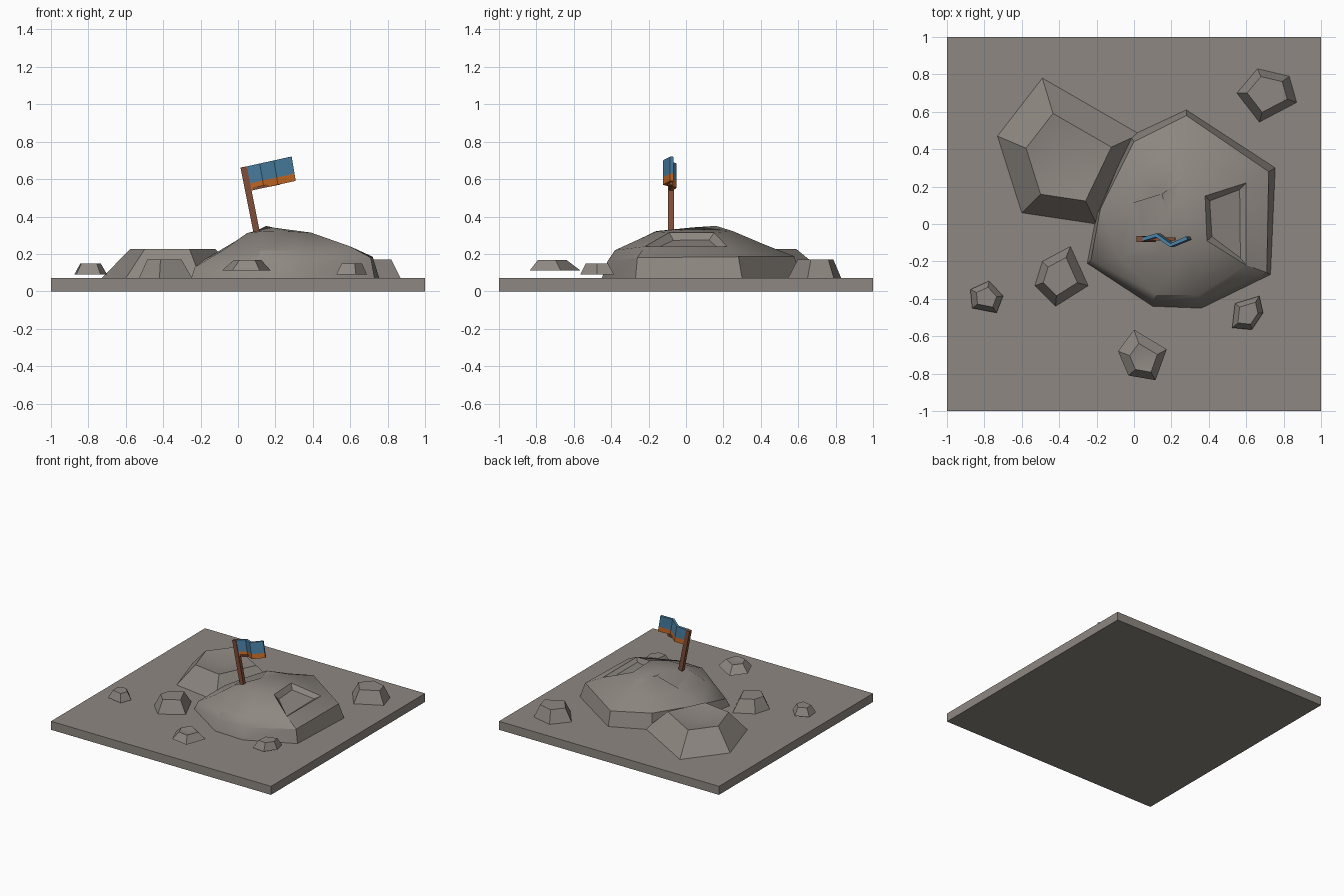
import bpy
import bmesh
import math
from mathutils import Vector

default = bpy.data.objects.get("Cube")
if default:
    bpy.data.objects.remove(default, do_unlink=True)


def make_material(name, colour):
    mat = bpy.data.materials.new(name)
    mat.use_nodes = True
    mat.diffuse_color = (*colour, 1)
    mat.node_tree.nodes["Principled BSDF"].inputs["Base Color"].default_value = (*colour, 1)
    return mat


STONE = make_material("stone grey", (0.27, 0.245, 0.22))
WOOD = make_material("reddish wood", (0.22, 0.075, 0.04))
BLUE = make_material("flag blue", (0.07, 0.22, 0.38))
ORANGE = make_material("flag orange", (0.6, 0.15, 0.02))
GROUND = 0.07


def finish(name, bm, materials, smooth=False):
    """Turn a bmesh into a named object."""
    bmesh.ops.recalc_face_normals(bm, faces=bm.faces)
    mesh = bpy.data.meshes.new(name)
    bm.to_mesh(mesh)
    bm.free()
    obj = bpy.data.objects.new(name, mesh)
    bpy.context.collection.objects.link(obj)
    for mat in materials:
        mesh.materials.append(mat)
    if smooth:
        bpy.ops.object.select_all(action="DESELECT")
        obj.select_set(True)
        bpy.context.view_layer.objects.active = obj
        bpy.ops.object.shade_smooth_by_angle(angle=math.radians(32))
    return obj


def loft(rings, peak):
    """Join closed rings bottom to top; fan the last ring to a peak point."""
    bm = bmesh.new()
    loops = [[bm.verts.new(p) for p in ring] for ring in rings]
    count = len(loops[0])
    bm.faces.new(loops[0])
    bands = []
    for low, high in zip(loops, loops[1:]):
        bands.append([bm.faces.new((low[i], low[(i + 1) % count],
                                    high[(i + 1) % count], high[i]))
                      for i in range(count)])
    top = bm.verts.new(peak)
    for i in range(count):
        bm.faces.new((loops[-1][i], loops[-1][(i + 1) % count], top))
    return bm, bands


def box(name, start, end, width, depth, mat):
    """Square bar between two points in the front plane."""
    start, end = Vector(start), Vector(end)
    axis = (end - start).normalized()
    side = axis.cross(Vector((0, 1, 0))) * width / 2
    deep = Vector((0, depth / 2, 0))
    bm = bmesh.new()
    ends = [[bm.verts.new(p + s * side + d * deep)
             for s, d in ((-1, -1), (1, -1), (1, 1), (-1, 1))] for p in (start, end)]
    for loop in ends:
        bm.faces.new(loop)
    for i in range(4):
        j = (i + 1) % 4
        bm.faces.new((ends[0][i], ends[0][j], ends[1][j], ends[1][i]))
    return finish(name, bm, [mat])


# Ground slab
bm = bmesh.new()
bmesh.ops.create_cube(bm, size=1)
bmesh.ops.scale(bm, vec=(2, 2, GROUND), verts=bm.verts)
bmesh.ops.translate(bm, vec=(0, 0, GROUND / 2), verts=bm.verts)
finish("ground_slab", bm, [STONE])

# Large mound, lofted from foot to crown
foot = [(-.25, -.21), (.1, -.44), (.36, -.45), (.73, -.27),
        (.755, .3), (.28, .61), (-.02, .47), (-.2, .05)]
shoulder = [(-.23, -.19, .13), (.1, -.41, .16), (.36, -.42, .16), (.71, -.26, .18),
            (.72, .28, .185), (.28, .58, .187), (0, .44, .19), (-.18, .08, .17)]
slope = [(-.08, -.18, .22), (.12, -.38, .217), (.34, -.38, .22), (.6, -.22, .24),
         (.6, .22, .24), (.27, .42, .25), (.03, .3, .235), (-.01, .11, .27)]
crown = [(.05, -.12, .312), (.14, -.16, .322), (.28, -.16, .32), (.39, -.09, .314),
         (.38, .15, .314), (.27, .25, .322), (.15, .16, .35), (.03, .17, .225)]
bm, bands = loft([[(x, y, GROUND) for x, y in foot], shoulder, slope, crown],
                 (.18, .04, .342))
# Hollow on the mound's left flank
bmesh.ops.recalc_face_normals(bm, faces=bm.faces)
bmesh.ops.inset_individual(bm, faces=[bands[2][3]], thickness=.045, depth=-.03)
finish("mound", bm, [STONE], True)


# Five-sided rocks with a slightly dished top
def rock(name, base, low, high, scale, dip=0, shift=(0, 0)):
    centre = sum((Vector(p) for p in base), Vector((0, 0))) / len(base)
    lid = [centre + (Vector(p) - centre) * scale + Vector(shift) for p in base]
    middle = centre + Vector(shift)
    bm, _ = loft([[(x, y, low) for x, y in base], [(*p, high) for p in lid]],
                 (*middle, high - dip))
    finish(name, bm, [STONE], True)


rock("large_rock", [(-.6, .06), (-.2, 0), (.03, .48), (-.49, .78), (-.73, .47)],
     GROUND, .225, .6, .045, (.02, -.02))
rock("back_rock", [(.55, .7), (.67, .545), (.87, .65), (.83, .79), (.66, .83)],
     GROUND, .17, .67)
rock("side_rock", [(-.53, -.33), (-.42, -.44), (-.245, -.33), (-.34, -.12), (-.49, -.2)],
     GROUND, .17, .64)
rock("front_rock", [(-.085, -.68), (-.03, -.81), (.115, -.835), (.175, -.67), (0, -.565)],
     .112, .167, .57, .015, (.01, -.01))
rock("small_left_rock", [(.525, -.555), (.63, -.565), (.69, -.475), (.67, -.385), (.54, -.425)],
     .09, .15, .65)
rock("small_right_rock", [(-.865, -.45), (-.735, -.475), (-.7, -.385), (-.775, -.305), (-.875, -.35)],
     .09, .15, .62)

# Leaning pole and the thin spar under the flag
box("flag_pole", (.105, -.08, .29), (.03, -.08, .665), .034, .03, WOOD)
box("flag_spar", (.06, -.08, .545), (.22, -.08, .577), .015, .015, WOOD)

# Waving flag: columns along the cloth, rows from hem to top
columns = [(.055, -.085), (.14, -.06), (.215, -.113), (.305, -.075)]
rows = (0, .3, 1)
bm = bmesh.new()
grid = []
for x, y in columns:
    hem = .535 + .22 * (x - .055)
    grid.append([bm.verts.new((x - .022 * t, y, hem + .13 * t)) for t in rows])
for left, right in zip(grid, grid[1:]):
    for r in range(len(rows) - 1):
        face = bm.faces.new((left[r], right[r], right[r + 1], left[r + 1]))
        face.material_index = 1 if r == 0 else 0
flag = finish("flag", bm, [BLUE, ORANGE])
cloth = flag.modifiers.new("cloth thickness", "SOLIDIFY")
cloth.thickness = .02
cloth.offset = 0
